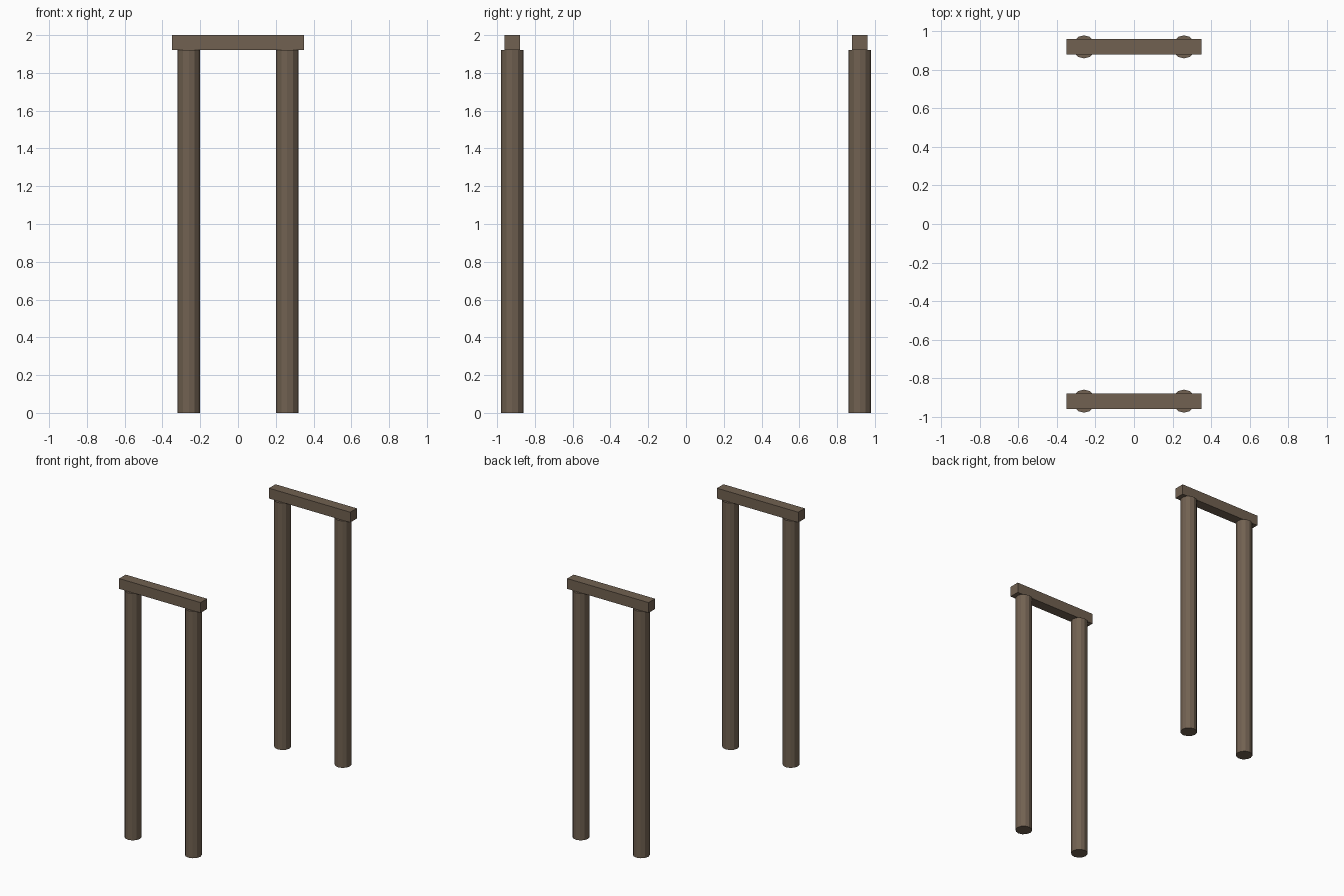
import bpy

cube = bpy.data.objects.get("Cube")
if cube:
    bpy.data.objects.remove(cube, do_unlink=True)

# Weathered timber colour
wood = bpy.data.materials.new("brown_wood")
wood.use_nodes = True
color = (0.165, 0.12, 0.082, 1)
wood.diffuse_color = color
wood.node_tree.nodes["Principled BSDF"].inputs["Base Color"].default_value = color

HEIGHT = 2.0
BEAM = 0.08
POST_HEIGHT = HEIGHT - BEAM
POST_X = 0.26
FRAME_Y = 0.92


def finish(name):
    obj = bpy.context.object
    obj.name = name
    obj.data.materials.append(wood)
    return obj


for end, sy in (("front", -1), ("back", 1)):
    y = sy * FRAME_Y
    # Round posts
    for side, sx in (("right", -1), ("left", 1)):
        bpy.ops.mesh.primitive_cylinder_add(
            vertices=12, radius=0.06, depth=POST_HEIGHT,
            location=(sx * POST_X, y, POST_HEIGHT / 2))
        finish(f"{end}_{side}_post")
    # Square crossbeam resting on the posts
    bpy.ops.mesh.primitive_cube_add(size=1, location=(0, y, HEIGHT - BEAM / 2))
    beam = finish(f"{end}_crossbeam")
    beam.scale = (0.7, BEAM, BEAM)
    bpy.context.view_layer.objects.active = beam
    bpy.ops.object.transform_apply(location=False, rotation=False, scale=True)
